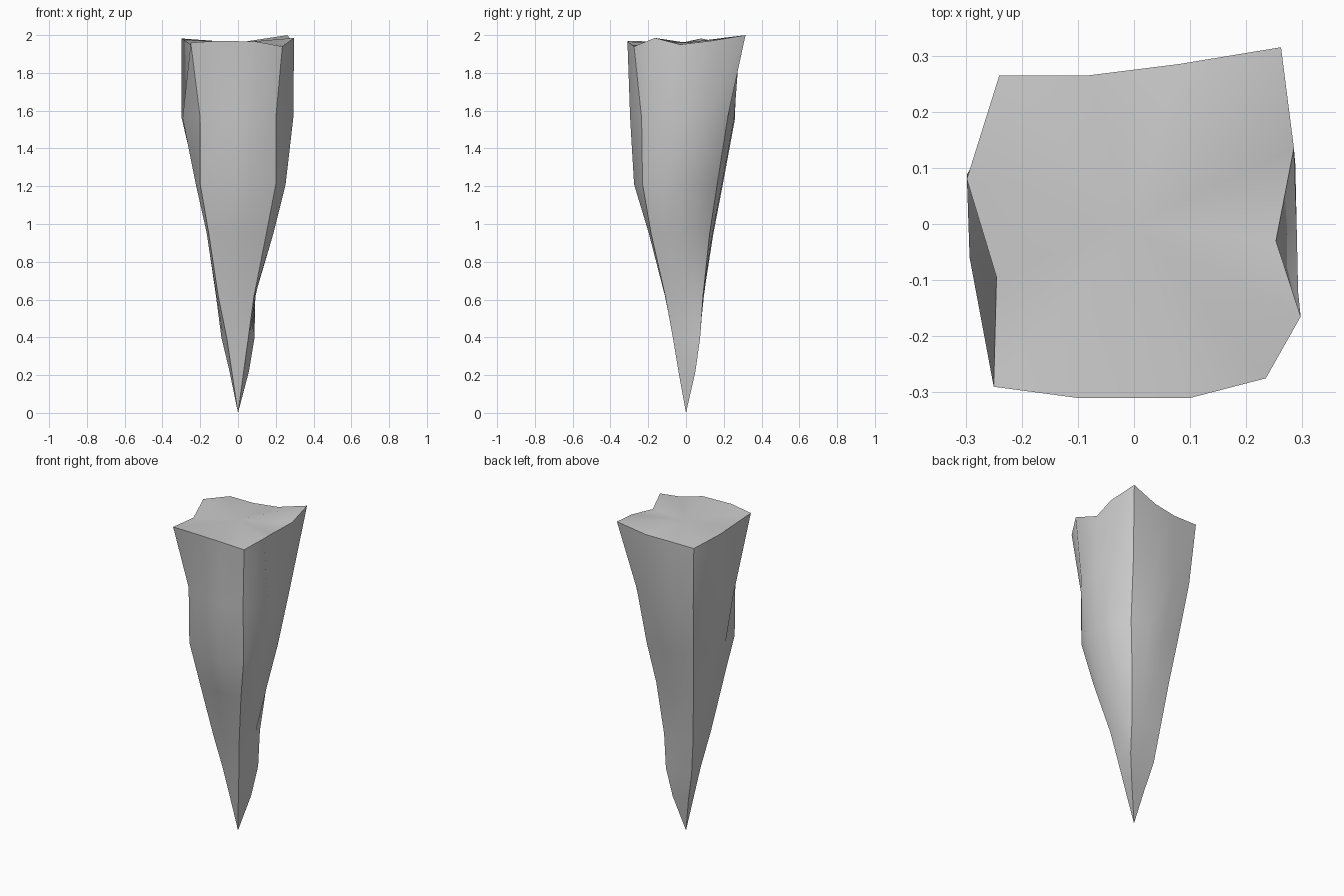
import bpy, bmesh
from mathutils import Vector

if "Cube" in bpy.data.objects:
    bpy.data.objects.remove(bpy.data.objects["Cube"])

# Columns on the front, right, back and left sides between the corners
MID = [2, 3, 2, 2]
OUT = [Vector((0, -1)), Vector((1, 0)), Vector((0, 1)), Vector((-1, 0))]

# Ragged top rim, counter-clockwise from the front left corner
RIM = [(-.25, -.29, 1.96), (-.1, -.31, 1.97), (.1, -.31, 1.965),
       (.235, -.275, 1.94), (.297, -.165, 1.985), (.253, -.03, 1.95), (.285, .135, 1.97),
       (.262, .315, 2.0), (.08, .285, 1.955), (-.08, .265, 1.945),
       (-.24, .265, 1.945), (-.298, .08, 1.982), (-.245, -.095, 1.945)]

# Lower rings: height, four corners, outward bulge of each side
RINGS = [
    (1.56, [(-.2, -.207), (.2, -.235), (.19, .22), (-.215, .235)], [.07, .095, .03, .088]),
    (1.21, [(-.2, -.2), (.2, -.23), (.16, .165), (-.18, .18)], [.055, .062, .02, .03]),
    (.95, [(-.155, -.16), (.15, -.185), (.12, .125), (-.15, .14)], [.02, .045, .01, .012]),
    (.62, [(-.105, -.1), (.085, -.11), (.09, .09), (-.115, .095)], [.005, .004, 0, .005]),
    (.4, [(-.06, -.065), (.055, -.07), (.088, .075), (-.088, .07)], [0, 0, 0, 0]),
    (.22, [(-.033, -.035), (.03, -.04), (.058, .05), (-.045, .04)], [0, 0, 0, 0]),
]


def ring_points(z, corners, bulges):
    pts = []
    for s in range(4):
        a, b = Vector(corners[s]), Vector(corners[(s + 1) % 4])
        for k in range(MID[s] + 1):
            p = a.lerp(b, k / (MID[s] + 1))
            if k:
                p = p + OUT[s] * bulges[s]
            pts.append((p.x, p.y, z))
    return pts


# Tapered stone spike, point down
bm = bmesh.new()
loops = [[bm.verts.new(p) for p in RIM]]
loops += [[bm.verts.new(p) for p in ring_points(*r)] for r in RINGS]
n = len(RIM)
tip = bm.verts.new((0, 0, 0))
cap = bm.verts.new((0, 0, 1.96))
for i in range(n):
    j = (i + 1) % n
    bm.faces.new((loops[0][i], loops[0][j], cap))
    for up, low in zip(loops, loops[1:]):
        bm.faces.new((up[j], up[i], low[i], low[j]))
    bm.faces.new((loops[-1][j], loops[-1][i], tip))
bmesh.ops.recalc_face_normals(bm, faces=bm.faces)

# Smooth sides with sharp rim and corner edges
for f in bm.faces:
    f.smooth = True
for i in range(n):
    bm.edges.get((loops[0][i], loops[0][(i + 1) % n])).smooth = False
corner = 0
for s in range(4):
    chain = [l[corner] for l in loops] + [tip]
    for a, b in zip(chain, chain[1:]):
        bm.edges.get((a, b)).smooth = False
    corner += MID[s] + 1

mesh = bpy.data.meshes.new("stone_spike")
bm.to_mesh(mesh)
bm.free()
bpy.context.collection.objects.link(bpy.data.objects.new("stone_spike", mesh))
